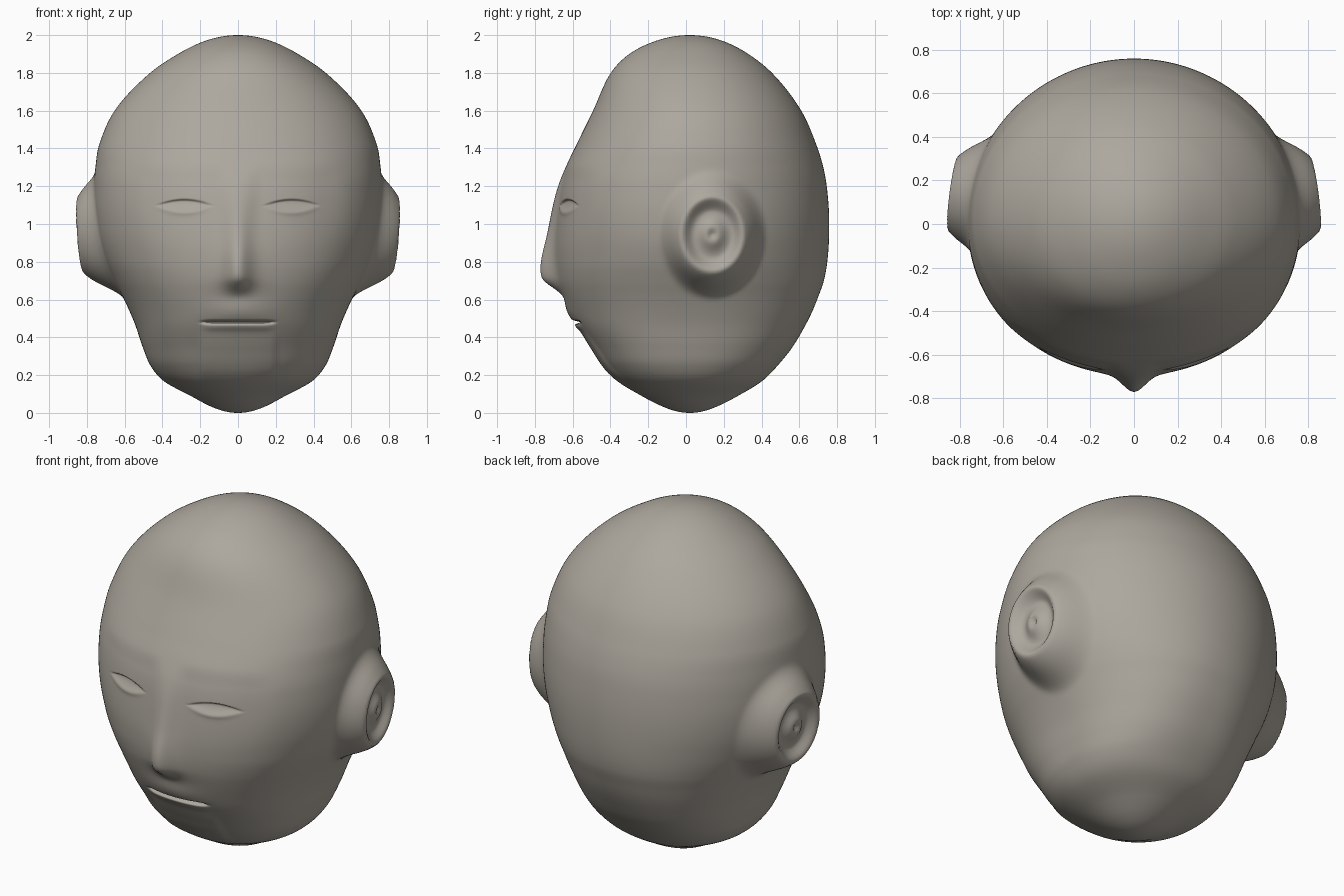
import bpy, bmesh
from math import acos, cos, sin, pi, exp, hypot, copysign

if "Cube" in bpy.data.objects:
    bpy.data.objects.remove(bpy.data.objects["Cube"])

# Silhouette table: height, half width, front y, back y
PROFILE = [
    (0.00, 0.00, 0.02, 0.02), (0.03, 0.135, -0.115, 0.155), (0.09, 0.25, -0.235, 0.275),
    (0.17, 0.395, -0.365, 0.405), (0.25, 0.463, -0.435, 0.485), (0.35, 0.505, -0.50, 0.565),
    (0.46, 0.542, -0.575, 0.63), (0.54, 0.575, -0.615, 0.67), (0.62, 0.613, -0.648, 0.702),
    (0.70, 0.655, -0.672, 0.73), (0.80, 0.703, -0.688, 0.748), (0.92, 0.742, -0.694, 0.757),
    (1.06, 0.762, -0.69, 0.757), (1.20, 0.763, -0.67, 0.745), (1.30, 0.755, -0.637, 0.727),
    (1.42, 0.735, -0.58, 0.69), (1.60, 0.653, -0.492, 0.61), (1.80, 0.465, -0.398, 0.455),
    (1.90, 0.318, -0.30, 0.33), (1.97, 0.172, -0.158, 0.192), (2.00, 0.00, 0.02, 0.02)]


def angle(z):
    return acos(max(-1, min(1, 1 - z)))


def smooth(a, b, v):
    t = max(0.0, min(1.0, (v - a) / (b - a)))
    return t * t * (3 - 2 * t)


def bell(v, width):
    return exp(-(v / width) ** 2)


KNOTS = [angle(p[0]) for p in PROFILE]


def section(z):
    """Cubic interpolation of half width, front and back at a height."""
    t, n = angle(z), len(KNOTS)
    i = max(k for k in range(n - 1) if KNOTS[k] <= t + 1e-9)
    h = KNOTS[i + 1] - KNOTS[i]
    s = (t - KNOTS[i]) / h

    def slope(k, c):
        a, b = max(k - 1, 0), min(k + 1, n - 1)
        return (PROFILE[b][c] - PROFILE[a][c]) / (KNOTS[b] - KNOTS[a])
    return [(2*s**3 - 3*s*s + 1) * PROFILE[i][c] + (s**3 - 2*s*s + s) * h * slope(i, c)
            + (3*s*s - 2*s**3) * PROFILE[i + 1][c] + (s**3 - s*s) * h * slope(i + 1, c)
            for c in (1, 2, 3)]


def face_offset(x, z):
    """Forward push of the features on the front of the head."""
    ax, out = abs(x), 0.0
    # nose: narrow bridge growing into a rounded tip
    tip = (smooth(1.10, 0.72, z) * smooth(0.59, 0.715, z)) ** 1.5
    out += 0.028 * smooth(1.32, 0.95, z) * smooth(0.60, 0.74, z) * bell(ax, 0.065)
    out += 0.050 * tip * bell(ax, 0.075)
    out += 0.012 * tip * bell(ax, 0.15)
    # philtrum area and lips
    out += 0.016 * bell(z - 0.53, 0.06) * bell(ax, 0.17)
    span = smooth(0.215, 0.13, ax)
    out -= 0.035 * bell(z - 0.480, 0.008) * span
    out += 0.007 * bell(z - 0.455, 0.02) * span
    # chin plate
    out += 0.010 * smooth(0.23, 0.17, ax) * smooth(0.15, 0.24, z) * smooth(0.46, 0.34, z)
    # brow ledge above shallow sockets
    out -= 0.009 * smooth(1.32, 1.22, z) * smooth(0.85, 1.12, z) * smooth(0.04, 0.13, ax) * smooth(0.60, 0.44, ax)
    # closed eyes: sharp upper lid, sloping lower lid
    u = (ax - 0.285) / 0.15
    if abs(u) < 1:
        arch = 1 - u * u
        rise = (z - 1.096) / (0.034 * arch + 1e-4)
        out -= 0.017 * arch ** 0.7 * smooth(-1.2, 0.7, rise) * smooth(1.15, 0.75, rise)
        out += 0.005 * arch * bell(z - 1.096 + 0.036 * arch, 0.016)
    return out


def ear(x, y, z):
    """Pull the side surface out into a dished ear."""
    ax = abs(x)
    d = hypot((y - 0.14) / 0.178, (z - 0.945) / 0.215)
    if ax < 0.3 or d > 1.8:
        return x
    rim = 0.836 - 0.13 * (y - 0.14) + 0.07 * (z - 0.95)
    rim -= 0.014 * smooth(0.85, 1.1, d)                 # rounded outer edge
    rim -= 0.045 * smooth(0.95, 0.55, d)                # bowl
    rim += 0.032 * bell(d - 0.16, 0.22) - 0.010 * bell(d, 0.10)   # central knob
    k = smooth(1.65, 0.92, d) ** 1.25
    return copysign(ax + (max(rim, ax - 0.05) - ax) * k, x)


# Ring heights: even round the skull, extra rows through eyes and mouth
rows = [1 - cos(pi * i / 210) for i in range(1, 210)]
rows = [z for z in rows if not (0.43 < z < 0.52 or 1.04 < z < 1.15)]
rows += [0.43 + 0.09 * i / 24 for i in range(25)] + [1.04 + 0.11 * i / 24 for i in range(25)]
rows.sort()
COLS = 320

bm = bmesh.new()
rings = []
for z in rows:
    w, front, back = section(z)
    jaw = 0.28 * smooth(0.05, 0.28, z) * smooth(0.9, 0.35, z)       # squarer jaw
    ring = []
    for j in range(COLS):
        a = 2 * pi * j / COLS
        c, s = cos(a), sin(a)
        cheek = 0.12 * smooth(0.5, 0.8, z) * smooth(1.7, 1.2, z) if s < 0 else 0
        power = 2 + jaw + cheek
        x = w * copysign(abs(c) ** (2 / power), c)
        depth = (back - 0.02) if s > 0 else (0.02 - front)
        y = 0.02 + depth * copysign(abs(s) ** (2 / power), s)
        if s < 0:
            y -= face_offset(x, z) * smooth(0.1, 0.5, -s)
        ring.append(bm.verts.new((ear(x, y, z), y, z)))
    rings.append(ring)

# Skin between rings, closed at chin base and crown
for lo, hi in zip(rings, rings[1:]):
    for j in range(COLS):
        k = (j + 1) % COLS
        bm.faces.new((lo[j], lo[k], hi[k], hi[j]))
base, crown = bm.verts.new((0, 0.02, 0)), bm.verts.new((0, 0.02, 2))
for j in range(COLS):
    k = (j + 1) % COLS
    bm.faces.new((base, rings[0][k], rings[0][j]))
    bm.faces.new((crown, rings[-1][j], rings[-1][k]))
for f in bm.faces:
    f.smooth = True

mesh = bpy.data.meshes.new("head")
bm.to_mesh(mesh)
bm.free()
clay = bpy.data.materials.new("warm grey clay")
clay.diffuse_color = (0.42, 0.39, 0.34, 1)
clay.use_nodes = True
clay.node_tree.nodes["Principled BSDF"].inputs["Base Color"].default_value = clay.diffuse_color
mesh.materials.append(clay)
head = bpy.data.objects.new("head", mesh)
bpy.context.collection.objects.link(head)
